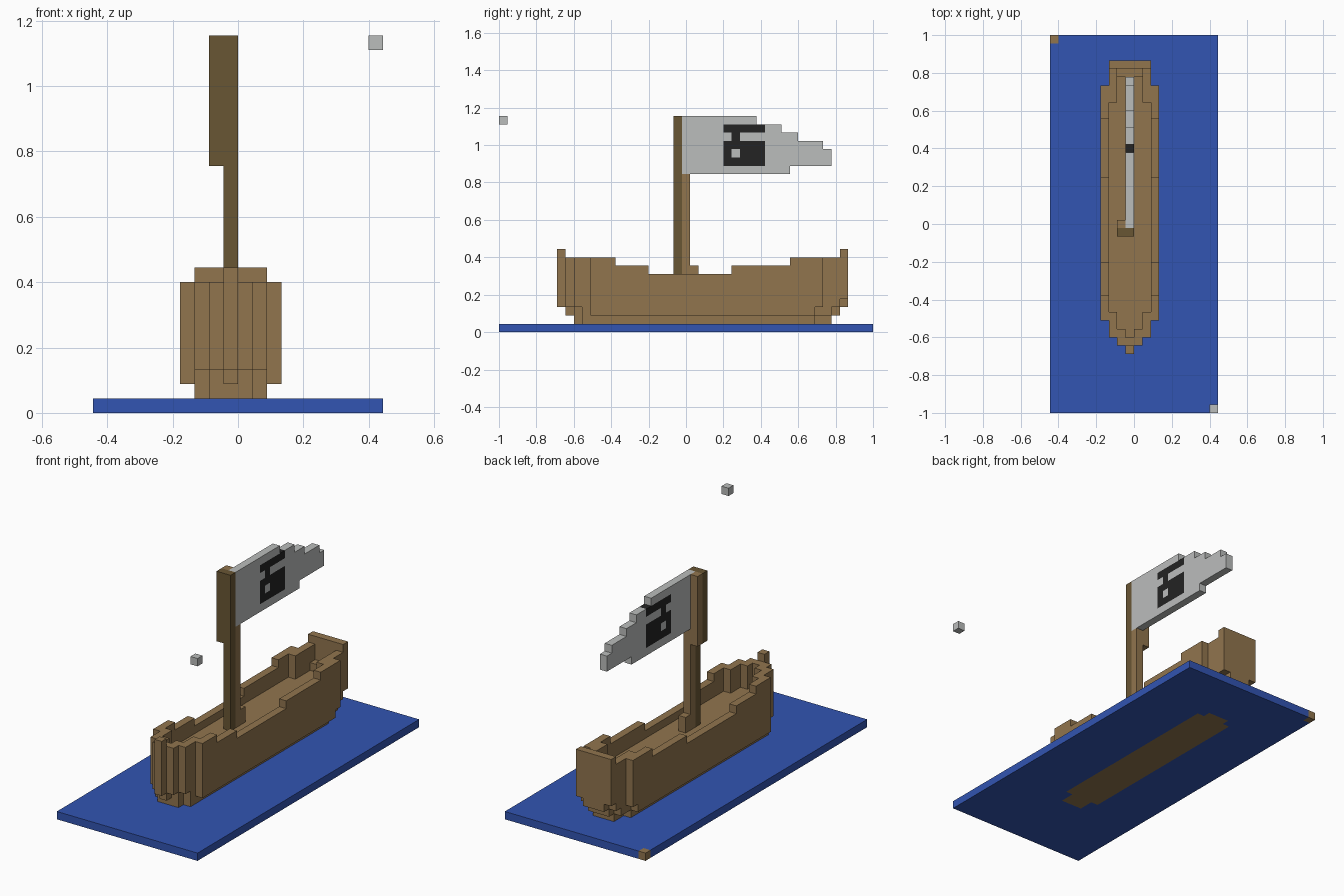
import bpy, bmesh, math
from mathutils import Vector

if "Cube" in bpy.data.objects:
    bpy.data.objects.remove(bpy.data.objects["Cube"], do_unlink=True)

NX, NY = 20, 45          # block grid of the sea plate
S = 2 / NY               # block size
MID = 9                  # block column on the ship's centre line


def material(name, rgb):
    m = bpy.data.materials.new(name)
    m.use_nodes = True
    m.diffuse_color = (*rgb, 1)
    m.node_tree.nodes["Principled BSDF"].inputs["Base Color"].default_value = (*rgb, 1)
    return m


blue = material("sea_blue", (0.032, 0.089, 0.445))
brown = material("wood_brown", (0.283, 0.178, 0.076))
dark = material("dark_wood", (0.141, 0.093, 0.034))
grey = material("cloth_grey", (0.497, 0.509, 0.503))
black = material("emblem_black", (0.017, 0.017, 0.017))

colours = {"sea": blue, "hull": brown, "corner_block": brown, "mast_front": dark,
           "mast_back": brown, "mast_cleat": brown, "flag": grey,
           "flag_emblem": black, "floating_block": grey}
blocks = {}              # block position -> part name


def fill(part, xs, ys, zs):
    """Fill the half-open ranges of blocks; later parts replace earlier ones."""
    for i in range(*xs):
        for j in range(*ys):
            for k in range(*zs):
                blocks[i, j, k] = part


def band(part, half, ys, zs):
    """Fill a strip that is symmetric about the ship's centre line."""
    fill(part, (MID - half, MID + half + 1), ys, zs)


def clear(half, ys, zs):
    for i in range(MID - half, MID + half + 1):
        for j in range(*ys):
            for k in range(*zs):
                blocks.pop((i, j, k), None)


# Sea plate and its two corner markers
fill("sea", (0, NX), (0, NY), (0, 1))
fill("corner_block", (0, 1), (NY - 1, NY), (0, 1))
fill("floating_block", (NX - 1, NX), (0, 1), (25, 26))

# Hull keel layers, as (half width, first row, end row) from the bottom up
layers = [
    [(1, 10, 38), (2, 12, 37)],
    [(1, 9, 40), (2, 10, 38)],
    [(0, 8, 41), (1, 9, 41), (2, 10, 40), (3, 11, 38)],
    [(0, 7, 42), (1, 8, 42), (2, 9, 41), (3, 11, 39)],
]
for k, strips in enumerate(layers):
    for half, a, b in strips:
        band("hull", half, (a, b), (k, k + 1))

# Hull sides, with a stepped rail along the length
plan = [(0, 7, 42), (1, 8, 42), (2, 9, 42), (3, 11, 39)]
rail = [(7, 8, 10), (8, 14, 9), (14, 18, 8), (18, 28, 7), (28, 35, 8), (35, 41, 9), (41, 42, 10)]
for a, b, top in rail:
    for half, p, q in plan:
        band("hull", half, (max(a, p), min(b, q)), (4, top))

# Deck well inside the rail
DECK = 6
for half, a, b in [(0, 9, 40), (1, 10, 40), (2, 12, 37)]:
    clear(half, (a, b), (DECK, 10))
clear(1, (40, 41), (DECK + 1, 10))

# Mast
fill("mast_front", (9, 10), (21, 22), (DECK, 26))
fill("mast_front", (8, 9), (21, 22), (17, 26))
fill("mast_back", (9, 10), (22, 23), (DECK, 19))
fill("mast_back", (8, 9), (22, 23), (17, 26))
fill("mast_cleat", (9, 10), (23, 24), (DECK, 8))

# Flag with a stepped tail
for a, b, low, top in [(22, 31, 19, 26), (31, 34, 19, 25), (34, 35, 19, 24),
                       (35, 36, 20, 24), (36, 39, 20, 23), (39, 40, 20, 22)]:
    band("flag", 0, (a, b), (low, top))

# Emblem set through the flag
band("flag_emblem", 0, (27, 32), (20, 23))
band("flag_emblem", 0, (28, 29), (23, 24))
band("flag_emblem", 0, (27, 32), (24, 25))
band("flag", 0, (28, 29), (21, 22))


def build(part, mat):
    """Make one object from the exposed sides of a part's blocks."""
    bm = bmesh.new()
    for cell, owner in blocks.items():
        if owner != part:
            continue
        centre = Vector(cell) + Vector((0.5, 0.5, 0.5))
        for axis in range(3):
            for sign in (-1, 1):
                n = Vector((0, 0, 0))
                n[axis] = sign
                if tuple(int(c + d) for c, d in zip(cell, n)) in blocks:
                    continue
                u = Vector((0, 0, 0))
                u[(axis + 1) % 3] = 0.5
                v = n.cross(u)
                corners = [centre + n / 2 + a * u + b * v
                           for a, b in ((-1, -1), (1, -1), (1, 1), (-1, 1))]
                bm.faces.new([bm.verts.new(((p.x - NX / 2) * S, (p.y - NY / 2) * S, p.z * S))
                              for p in corners])
    bmesh.ops.remove_doubles(bm, verts=bm.verts, dist=S / 100)
    bmesh.ops.dissolve_limit(bm, angle_limit=math.radians(1), verts=bm.verts, edges=bm.edges)
    mesh = bpy.data.meshes.new(part)
    bm.to_mesh(mesh)
    bm.free()
    mesh.materials.append(mat)
    bpy.context.collection.objects.link(bpy.data.objects.new(part, mesh))


for part, mat in colours.items():
    build(part, mat)
